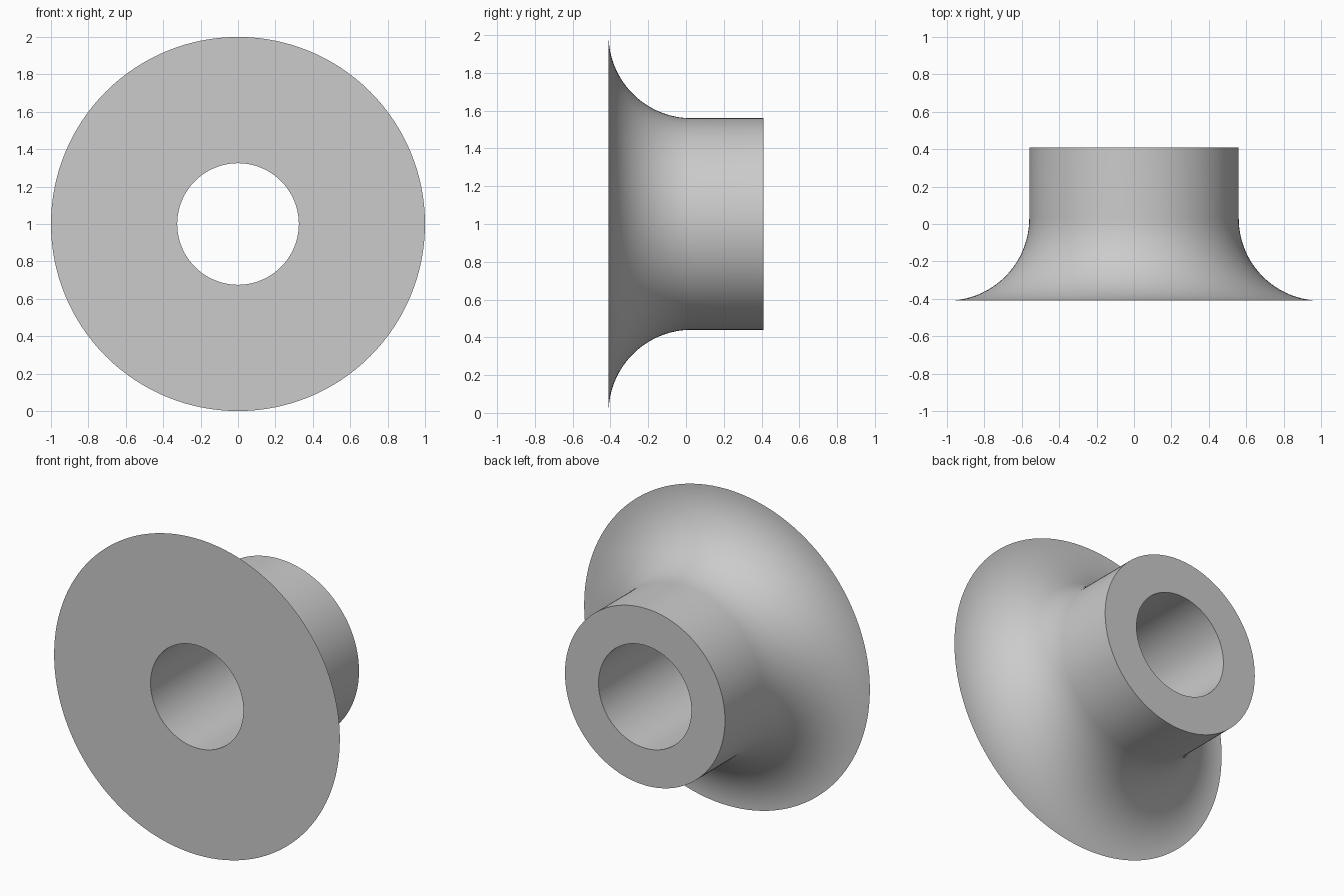
import bpy
import bmesh
from math import sin, cos, pi, radians
from mathutils import Matrix, Vector

cube = bpy.data.objects.get("Cube")
if cube:
    bpy.data.objects.remove(cube, do_unlink=True)

SEGMENTS = 128
ARC_STEPS = 32
RIM, HUB, BORE = 1.0, 0.56, 0.325
HALF_DEPTH = 0.41
FILLET = RIM - HUB

# Grey material
grey = bpy.data.materials.new("plain_grey")
grey.use_nodes = True
colour = (0.6, 0.6, 0.6, 1)
grey.diffuse_color = colour
grey.node_tree.nodes["Principled BSDF"].inputs["Base Color"].default_value = colour

# Half section as (radius, y): flat front, concave flare, straight hub, bore
profile = [(BORE, -HALF_DEPTH)]
for i in range(ARC_STEPS + 1):
    a = pi / 2 * i / ARC_STEPS
    profile.append((RIM - FILLET * sin(a), FILLET - HALF_DEPTH - FILLET * cos(a)))
profile += [(HUB, HALF_DEPTH), (BORE, HALF_DEPTH)]

# Revolve the closed section around the y axis
bm = bmesh.new()
verts = [bm.verts.new((r, y, 0)) for r, y in profile]
edges = [bm.edges.new((v, verts[(i + 1) % len(verts)])) for i, v in enumerate(verts)]
bmesh.ops.spin(bm, geom=verts + edges, cent=(0, 0, 0), axis=(0, 1, 0),
               angle=2 * pi, steps=SEGMENTS, use_duplicate=False)
bmesh.ops.remove_doubles(bm, verts=bm.verts, dist=1e-5)
bmesh.ops.recalc_face_normals(bm, faces=bm.faces)
bmesh.ops.transform(bm, matrix=Matrix.Translation(Vector((0, 0, RIM))), verts=bm.verts)

mesh = bpy.data.meshes.new("flared_bushing")
bm.to_mesh(mesh)
bm.free()
mesh.materials.append(grey)
bushing = bpy.data.objects.new("flared_bushing", mesh)
bpy.context.collection.objects.link(bushing)

# Smooth curves with crisp rims
bpy.ops.object.select_all(action='DESELECT')
bushing.select_set(True)
bpy.context.view_layer.objects.active = bushing
bpy.ops.object.shade_smooth_by_angle(angle=radians(30))
